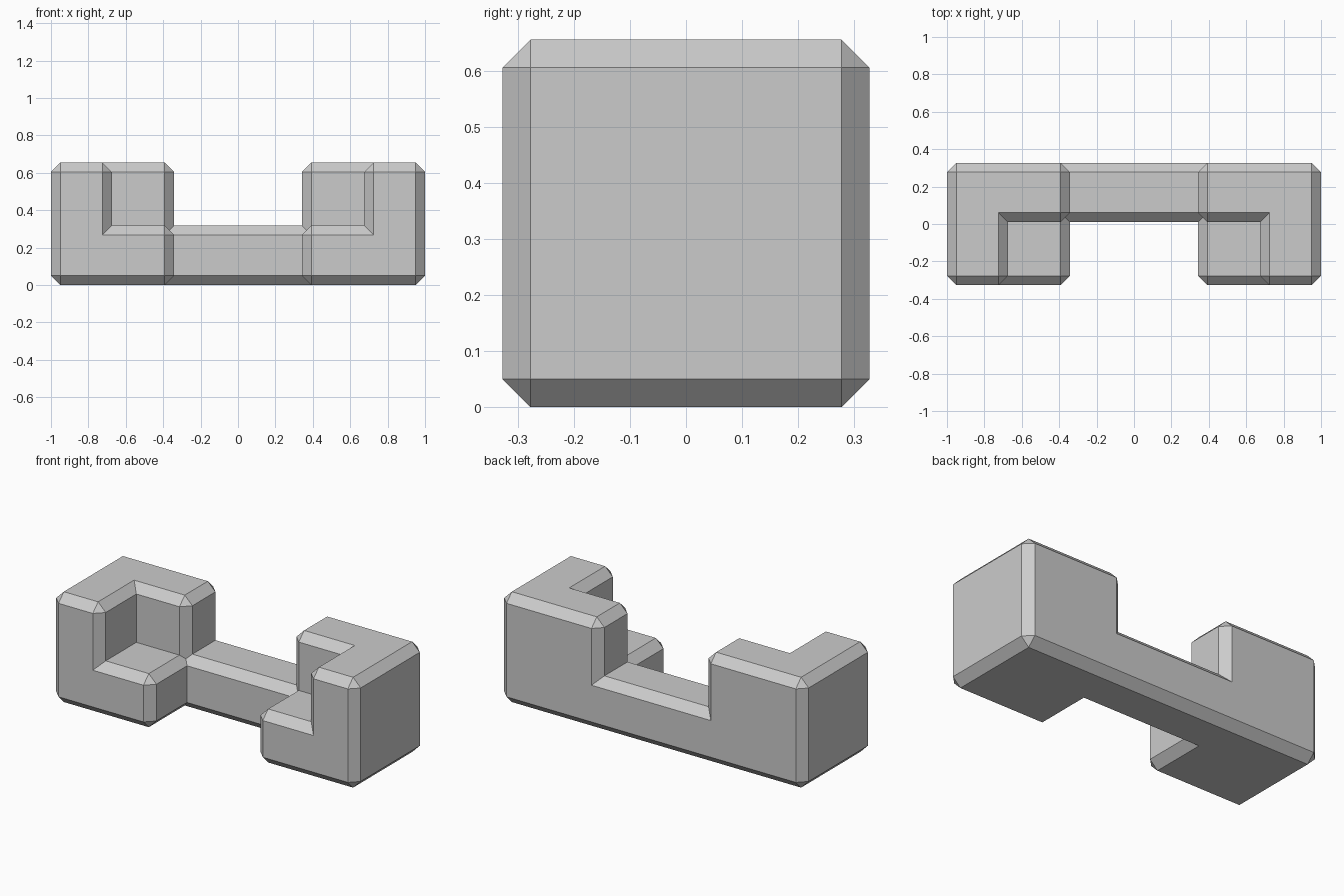
import bpy
import bmesh
import math
from mathutils import Vector

if "Cube" in bpy.data.objects:
    bpy.data.objects.remove(bpy.data.objects["Cube"], do_unlink=True)

# Key planes of the piece
END, DEPTH, TOP = 1.0, 0.327, 0.655
INNER, NOTCH = 0.342, 0.675
MID_Y, MID_Z = 0.0105, 0.318
CHAMFER = 0.05

grey = bpy.data.materials.new("plain grey")
grey.use_nodes = True
colour = (0.6, 0.6, 0.6, 1)
grey.diffuse_color = colour
grey.node_tree.nodes["Principled BSDF"].inputs["Base Color"].default_value = colour


def chamfered_block(name, low, high):
    """Box between two corners with every edge chamfered."""
    low, high = Vector(low), Vector(high)
    bm = bmesh.new()
    bmesh.ops.create_cube(bm, size=1)
    bmesh.ops.scale(bm, vec=high - low, verts=bm.verts)
    bmesh.ops.translate(bm, vec=(low + high) / 2, verts=bm.verts)
    bmesh.ops.bevel(bm, geom=bm.edges[:], offset=CHAMFER, segments=1,
                    affect='EDGES', clamp_overlap=True)
    mesh = bpy.data.meshes.new(name)
    bm.to_mesh(mesh)
    bm.free()
    mesh.materials.append(grey)
    obj = bpy.data.objects.new(name, mesh)
    bpy.context.collection.objects.link(obj)
    return obj


# Long bar joining the two ends
body = chamfered_block("notched_bar", (-END, MID_Y, 0), (END, DEPTH, MID_Z))

# Tall back, low foot and outer column at each end
parts = []
for side, sign in (("left", 1), ("right", -1)):
    for part, inner, front, top in (
            ("back_block", INNER, MID_Y, TOP),
            ("foot_block", INNER, -DEPTH, MID_Z),
            ("outer_column", NOTCH, -DEPTH, TOP)):
        xs = sorted((sign * inner, sign * END))
        parts.append(chamfered_block(f"{side}_{part}", (xs[0], front, 0),
                                     (xs[1], DEPTH, top)))

# Fuse everything into one solid
for part in parts:
    union = body.modifiers.new(part.name, 'BOOLEAN')
    union.operation = 'UNION'
    union.solver = 'EXACT'
    union.object = part
bpy.context.view_layer.update()
fused = bpy.data.meshes.new_from_object(
    body.evaluated_get(bpy.context.evaluated_depsgraph_get()))
body.modifiers.clear()
body.data = fused
for part in parts:
    bpy.data.objects.remove(part, do_unlink=True)

# Merge coplanar faces into clean flat ones
bm = bmesh.new()
bm.from_mesh(fused)
bmesh.ops.remove_doubles(bm, verts=bm.verts, dist=0.0005)
bmesh.ops.dissolve_limit(bm, angle_limit=math.radians(2), verts=bm.verts,
                         edges=bm.edges)
bm.to_mesh(fused)
bm.free()
fused.materials.clear()
fused.materials.append(grey)
